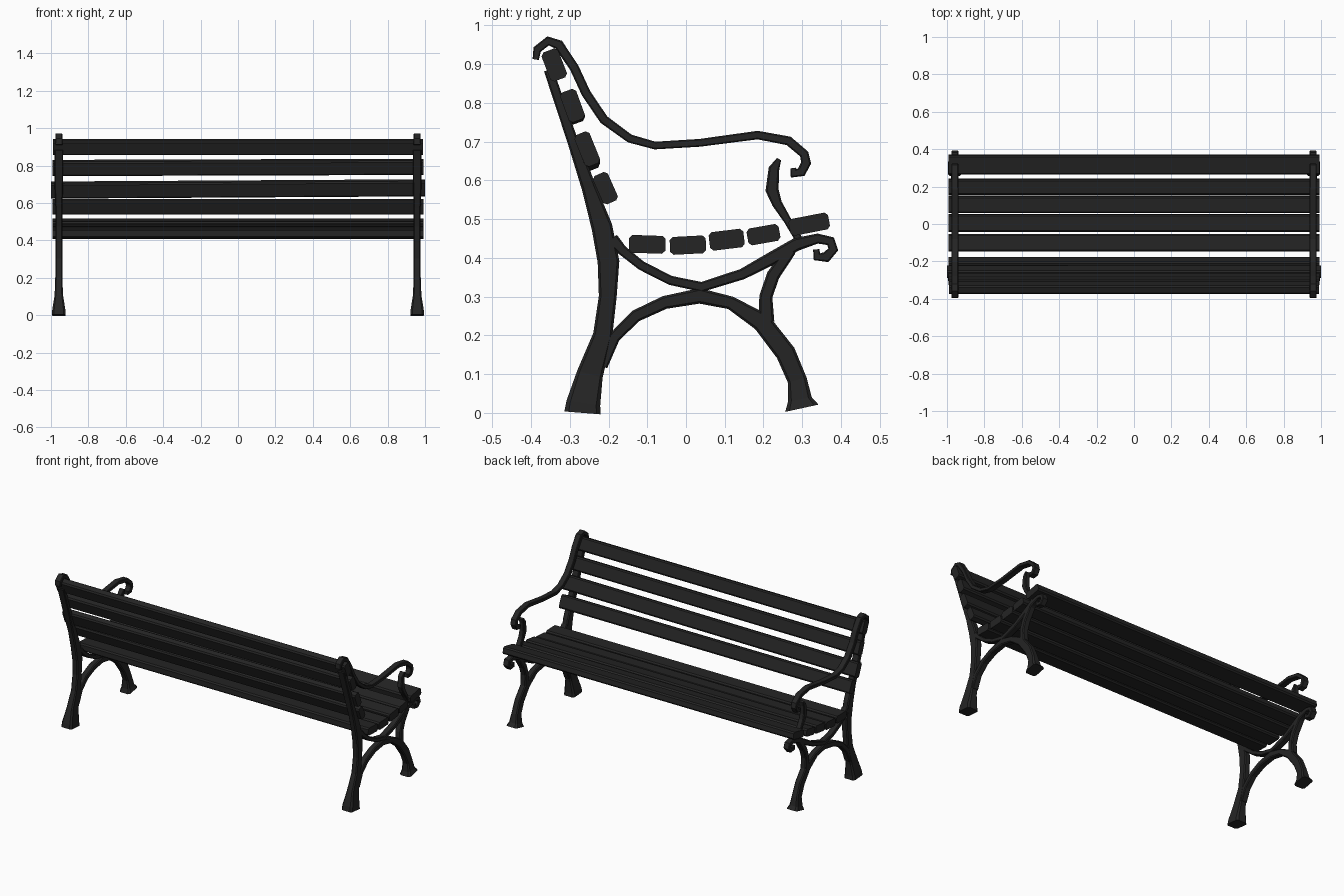
import bpy, bmesh, math
from mathutils import Vector, Matrix

black = bpy.data.materials.new("charcoal black")
black.diffuse_color = (0.018, 0.018, 0.018, 1)
FRAME_X = 0.958


def finish(bm, name, mirror=False):
    bmesh.ops.recalc_face_normals(bm, faces=bm.faces)
    me = bpy.data.meshes.new(name)
    bm.to_mesh(me)
    bm.free()
    me.materials.append(black)
    ob = bpy.data.objects.new(name, me)
    bpy.context.collection.objects.link(ob)
    if mirror:
        ob.modifiers.new("mirror", 'MIRROR').use_axis[0] = True
    return ob


def bar(name, pts, thick=0.038):
    """Sweep an eight-sided bar along (y, z, width[, thickness]) points."""
    bm = bmesh.new()
    rings = []
    P = [Vector((0, p[0], p[1])) for p in pts]
    for i, p in enumerate(pts):
        a = P[i] - P[max(i - 1, 0)]
        b = P[min(i + 1, len(P) - 1)] - P[i]
        t = (a.normalized() + b.normalized()).normalized()
        n = Vector((0, -t.z, t.y))
        w, d = p[2] / 2, (p[3] if len(p) > 3 else thick) / 2
        c = 0.3 * min(w, d)
        sec = [(w, d - c), (w - c, d), (c - w, d), (-w, d - c),
               (-w, c - d), (c - w, -d), (w - c, -d), (w, c - d)]
        rings.append([bm.verts.new(P[i] + n * u + Vector((FRAME_X + v, 0, 0)))
                      for u, v in sec])
    for r, s in zip(rings, rings[1:]):
        for k in range(8):
            bm.faces.new((r[k], r[(k + 1) % 8], s[(k + 1) % 8], s[k]))
    bm.faces.new(rings[0])
    bm.faces.new(rings[-1][::-1])
    return finish(bm, name, True)


def slat(name, y, z, width, thick, angle, half=0.993, tilt=0.0):
    """Long board with chamfered edges, rotated about x; tilt lifts the +x end."""
    bm = bmesh.new()
    bmesh.ops.create_cube(bm, size=1)
    bmesh.ops.scale(bm, verts=bm.verts, vec=(2 * half, width, thick))
    bmesh.ops.bevel(bm, geom=[e for e in bm.edges
                              if abs(e.verts[0].co.x - e.verts[1].co.x) > 1],
                    offset=0.008, segments=1, affect='EDGES')
    bmesh.ops.rotate(bm, verts=bm.verts,
                     matrix=Matrix.Rotation(math.radians(angle), 3, 'X'))
    for v in bm.verts:
        v.co += Vector((0, y, z + tilt * v.co.x))
    finish(bm, name)


# back post and rear leg, with flared foot
bar("rear_leg", [(-0.267, 0.0, 0.094, 0.074), (-0.265, 0.025, 0.088, 0.07),
                 (-0.248, 0.10, 0.068, 0.045), (-0.215, 0.20, 0.05),
                 (-0.202, 0.30, 0.046), (-0.20, 0.39, 0.056),
                 (-0.217, 0.48, 0.054), (-0.25, 0.58, 0.038),
                 (-0.292, 0.70, 0.028, 0.045), (-0.355, 0.885, 0.024, 0.045)])

# armrest with curled ends
bar("armrest", [(-0.388, 0.912, 0.016), (-0.384, 0.938, 0.022),
                (-0.356, 0.96, 0.024), (-0.328, 0.95, 0.026),
                (-0.288, 0.89, 0.024), (-0.258, 0.825, 0.024),
                (-0.212, 0.757, 0.024), (-0.145, 0.708, 0.022),
                (-0.08, 0.69, 0.02), (0.035, 0.697, 0.02),
                (0.185, 0.717, 0.022), (0.265, 0.702, 0.024),
                (0.305, 0.668, 0.024), (0.31, 0.645, 0.026),
                (0.298, 0.622, 0.026), (0.278, 0.618, 0.026),
                (0.276, 0.632, 0.014)])

# leaf-shaped armrest stem
bar("armrest_stem", [(0.24, 0.655, 0.012), (0.227, 0.63, 0.028),
                     (0.222, 0.575, 0.034), (0.235, 0.54, 0.026),
                     (0.262, 0.497, 0.02), (0.29, 0.45, 0.02)], 0.032)

# seat support with front scroll
bar("seat_support", [(-0.19, 0.45, 0.03), (-0.165, 0.42, 0.026),
                     (-0.115, 0.38, 0.024), (-0.04, 0.342, 0.024),
                     (0.04, 0.325, 0.026), (0.145, 0.358, 0.028),
                     (0.22, 0.398, 0.034), (0.285, 0.435, 0.034),
                     (0.34, 0.45, 0.026), (0.373, 0.443, 0.026),
                     (0.38, 0.422, 0.026), (0.362, 0.402, 0.028),
                     (0.338, 0.403, 0.024), (0.336, 0.422, 0.016)])

# arch joining rear leg to front leg and front foot
bar("leg_arch", [(-0.215, 0.12, 0.025), (-0.185, 0.195, 0.03),
                 (-0.13, 0.25, 0.032), (-0.055, 0.285, 0.034),
                 (0.035, 0.302, 0.04), (0.115, 0.284, 0.034),
                 (0.195, 0.235, 0.05), (0.257, 0.155, 0.052),
                 (0.287, 0.085, 0.05, 0.042), (0.294, 0.035, 0.062, 0.058),
                 (0.299, 0.012, 0.088, 0.074)])

# front leg upper part
bar("front_leg", [(0.27, 0.42, 0.03), (0.225, 0.355, 0.034),
                  (0.206, 0.30, 0.034), (0.208, 0.235, 0.04)])

# seat slats: y, z, width, thickness, angle
for i, s in enumerate([(-0.10, 0.435, 0.094, 0.046, -2), (0.005, 0.433, 0.093, 0.046, 3),
                       (0.105, 0.447, 0.09, 0.048, 7), (0.20, 0.460, 0.084, 0.044, 10),
                       (0.318, 0.487, 0.104, 0.044, 11)]):
    slat(f"seat_slat_{i + 1}", *s)

# backrest slats: y, z, width, thickness, angle, half length, tilt
for i, s in enumerate([(-0.34, 0.898, 0.08, 0.046, 111, 0.99, 0),
                       (-0.293, 0.79, 0.082, 0.044, 110, 0.993, 0.003),
                       (-0.255, 0.675, 0.088, 0.042, 112, 1.0, 0.006),
                       (-0.208, 0.58, 0.08, 0.042, 114, 0.993, 0)]):
    slat(f"back_slat_{i + 1}", *s)
